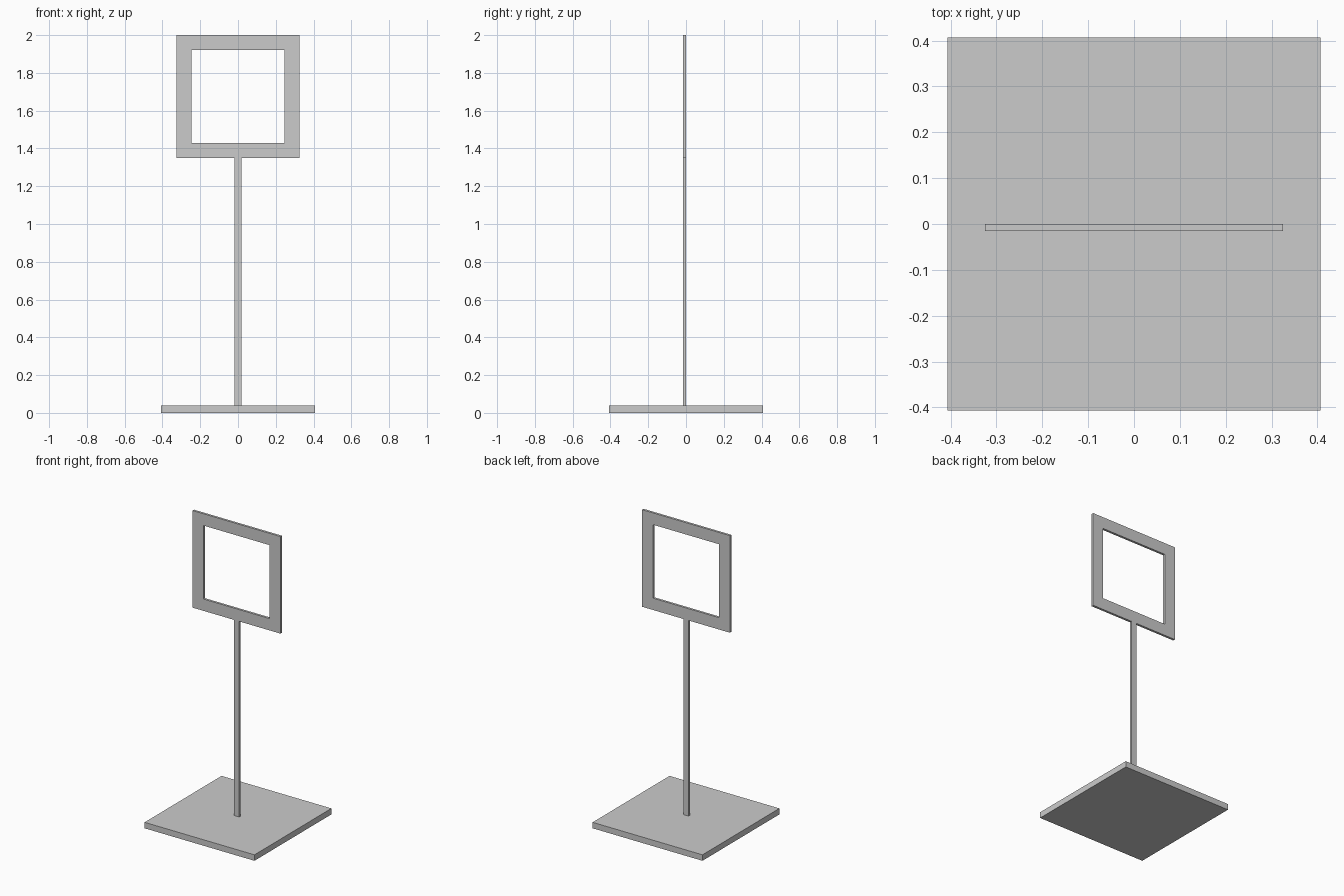
import bpy, bmesh

if "Cube" in bpy.data.objects:
    bpy.data.objects.remove(bpy.data.objects["Cube"])


def box(name, lo, hi):
    """Axis-aligned box between two corners."""
    bm = bmesh.new()
    bmesh.ops.create_cube(bm, size=1)
    for v in bm.verts:
        v.co = [(a + b) / 2 + c * (b - a) for a, b, c in zip(lo, hi, v.co)]
    return finish(name, bm)


def finish(name, bm):
    bmesh.ops.recalc_face_normals(bm, faces=bm.faces)
    mesh = bpy.data.meshes.new(name)
    bm.to_mesh(mesh)
    bm.free()
    obj = bpy.data.objects.new(name, mesh)
    bpy.context.collection.objects.link(obj)
    return obj


FRONT, BACK = -0.0155, 0.0   # shared thickness of post and frame
HALF, RIM, MID_Z = 0.325, 0.079, 1.675

# Square floor plate
box("base_plate", (-0.407, -0.407, 0), (0.407, 0.407, 0.04))

# Flat upright
box("post", (-0.019, FRONT, 0.04), (0.019, BACK, MID_Z - HALF))

# Square sign frame: mitred ring extruded to thickness
bm = bmesh.new()
corners = [(-1, -1), (1, -1), (1, 1), (-1, 1)]
outer, inner = [[bm.verts.new((x * r, FRONT, MID_Z + z * r)) for x, z in corners]
                for r in (HALF, HALF - RIM)]
for i in range(4):
    j = (i + 1) % 4
    bm.faces.new((outer[i], outer[j], inner[j], inner[i]))
ext = bmesh.ops.extrude_face_region(bm, geom=bm.faces[:], use_keep_orig=True)
for v in ext["geom"]:
    if isinstance(v, bmesh.types.BMVert):
        v.co.y = BACK
finish("sign_frame", bm)
